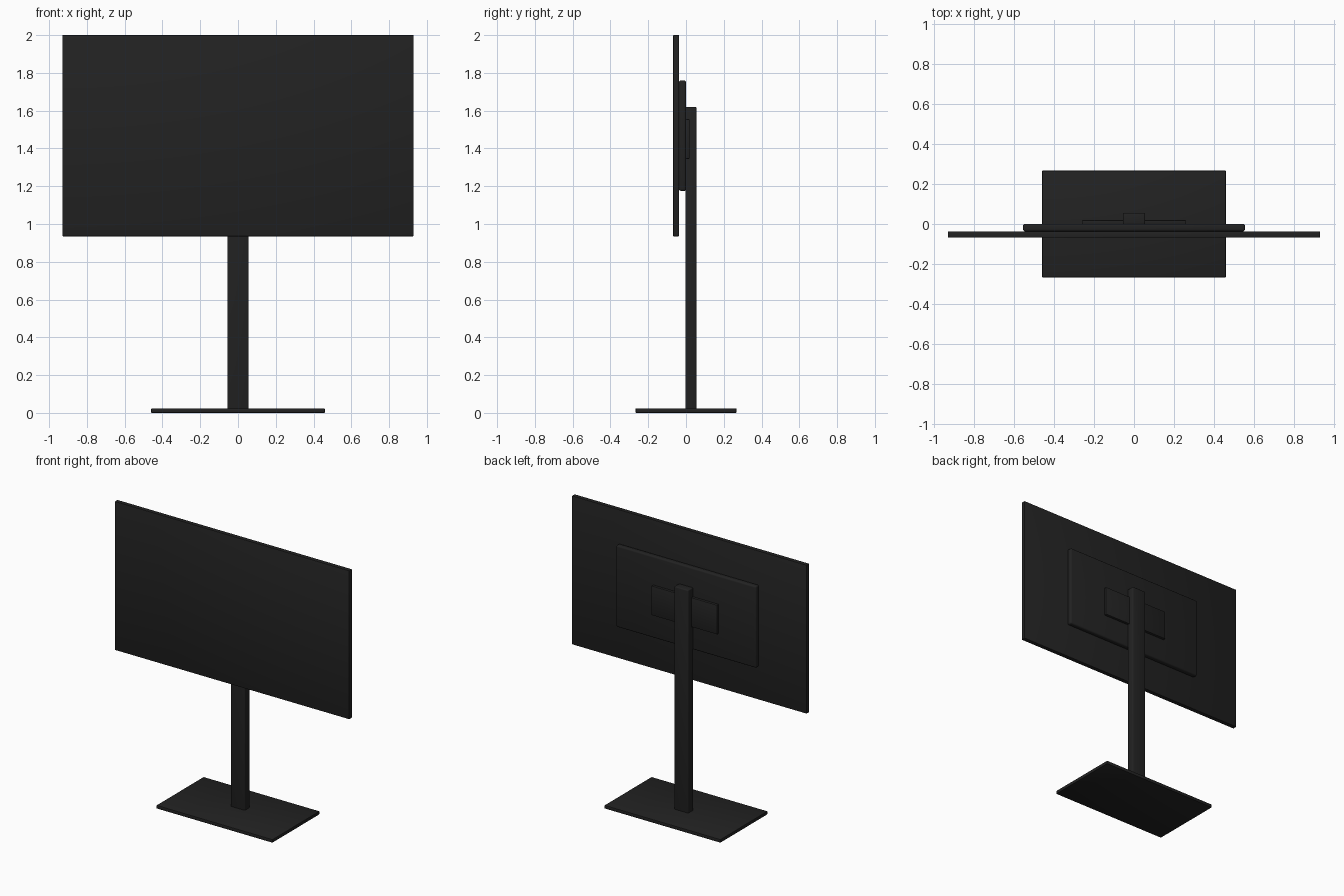
import bpy

cube = bpy.data.objects.get("Cube")
if cube:
    bpy.data.objects.remove(cube, do_unlink=True)


def make_material(name, rgb):
    mat = bpy.data.materials.new(name)
    mat.use_nodes = True
    mat.diffuse_color = (*rgb, 1)
    bsdf = next(n for n in mat.node_tree.nodes if n.type == 'BSDF_PRINCIPLED')
    bsdf.inputs["Base Color"].default_value = (*rgb, 1)
    return mat


black = make_material("matte_black", (0.016, 0.016, 0.016))


def box(name, half_width, y, z, bevel, segments=2):
    """Box centred on x, spanning the y and z ranges, with rounded edges."""
    bpy.ops.mesh.primitive_cube_add(
        size=1, location=(0, sum(y) / 2, sum(z) / 2))
    obj = bpy.context.object
    obj.name = obj.data.name = name
    obj.scale = (2 * half_width, y[1] - y[0], z[1] - z[0])
    bpy.ops.object.transform_apply(location=False, rotation=False, scale=True)
    obj.data.materials.append(black)
    mod = obj.modifiers.new("rounded_edges", 'BEVEL')
    mod.width = bevel
    mod.segments = segments
    bpy.ops.object.modifier_apply(modifier=mod.name)
    bpy.ops.object.shade_smooth_by_angle()
    return obj


# Display: thin panel with the electronics housing on its back
box("screen_panel", 0.93, (-0.068, -0.037), (0.935, 2.0), 0.003)
box("rear_housing", 0.555, (-0.037, 0.001), (1.175, 1.76), 0.011, 3)

# Stand: mounting plate, upright post and foot plate
box("mounting_plate", 0.26, (-0.002, 0.019), (1.345, 1.555), 0.003)
box("support_post", 0.056, (-0.003, 0.055), (0.01, 1.62), 0.007, 3)
box("base_plate", 0.46, (-0.267, 0.267), (0.0, 0.024), 0.004)
